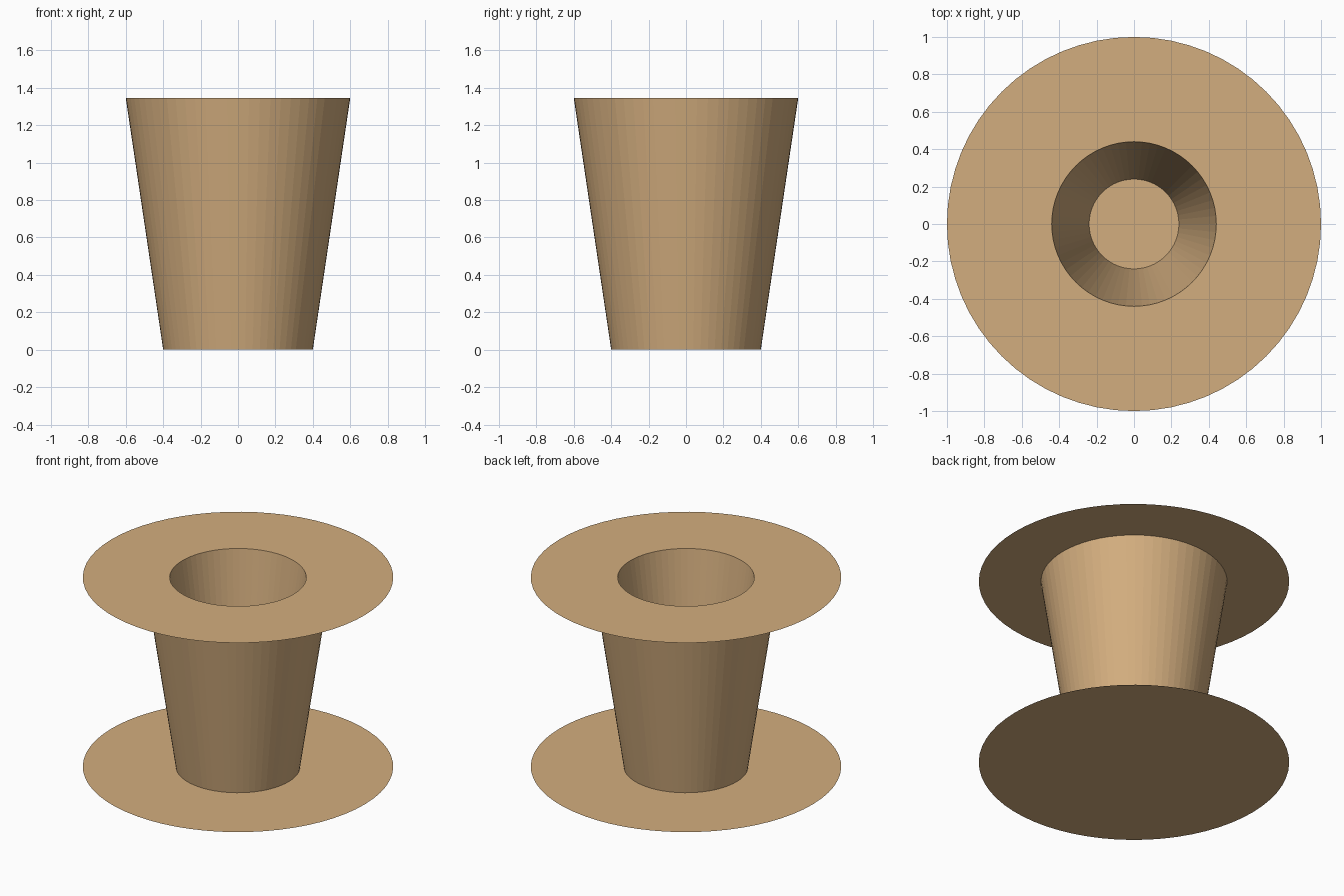
import bpy
import bmesh
from math import cos, sin, tau

if "Cube" in bpy.data.objects:
    bpy.data.objects.remove(bpy.data.objects["Cube"])

SIDES = 64
HEIGHT = 1.345

wood = bpy.data.materials.new("tan_wood")
wood.diffuse_color = (0.65, 0.42, 0.21, 1)
wood.use_nodes = True
wood.node_tree.nodes["Principled BSDF"].inputs["Base Color"].default_value = wood.diffuse_color


def lathe(name, profile):
    """Sweep (radius, z) points round the z axis; radius 0 closes to a point."""
    bm = bmesh.new()
    rings = []
    for r, z in profile:
        n = SIDES if r > 0 else 1
        rings.append([bm.verts.new((r * cos(tau * i / SIDES), r * sin(tau * i / SIDES), z))
                      for i in range(n)])
    for a, b in zip(rings, rings[1:]):
        for i in range(SIDES):
            j = (i + 1) % SIDES
            corners = [a[i % len(a)], a[j % len(a)], b[j % len(b)], b[i % len(b)]]
            bm.faces.new(list(dict.fromkeys(corners)))
    mesh = bpy.data.meshes.new(name)
    bm.to_mesh(mesh)
    bm.free()
    mesh.materials.append(wood)
    obj = bpy.data.objects.new(name, mesh)
    bpy.context.collection.objects.link(obj)
    return obj


# Paper-thin flanges: closed below, open ring above
lathe("lower_flange", [(1.0, 0), (0, 0)])
lathe("upper_flange", [(1.0, HEIGHT), (0.44, HEIGHT)][::-1][::-1])

# Tapered hub: outer wall and the bore inside it
lathe("hub_outer_wall", [(0.4, 0), (0.6, HEIGHT)])
lathe("hub_bore", [(0.44, HEIGHT), (0.24, 0)])
